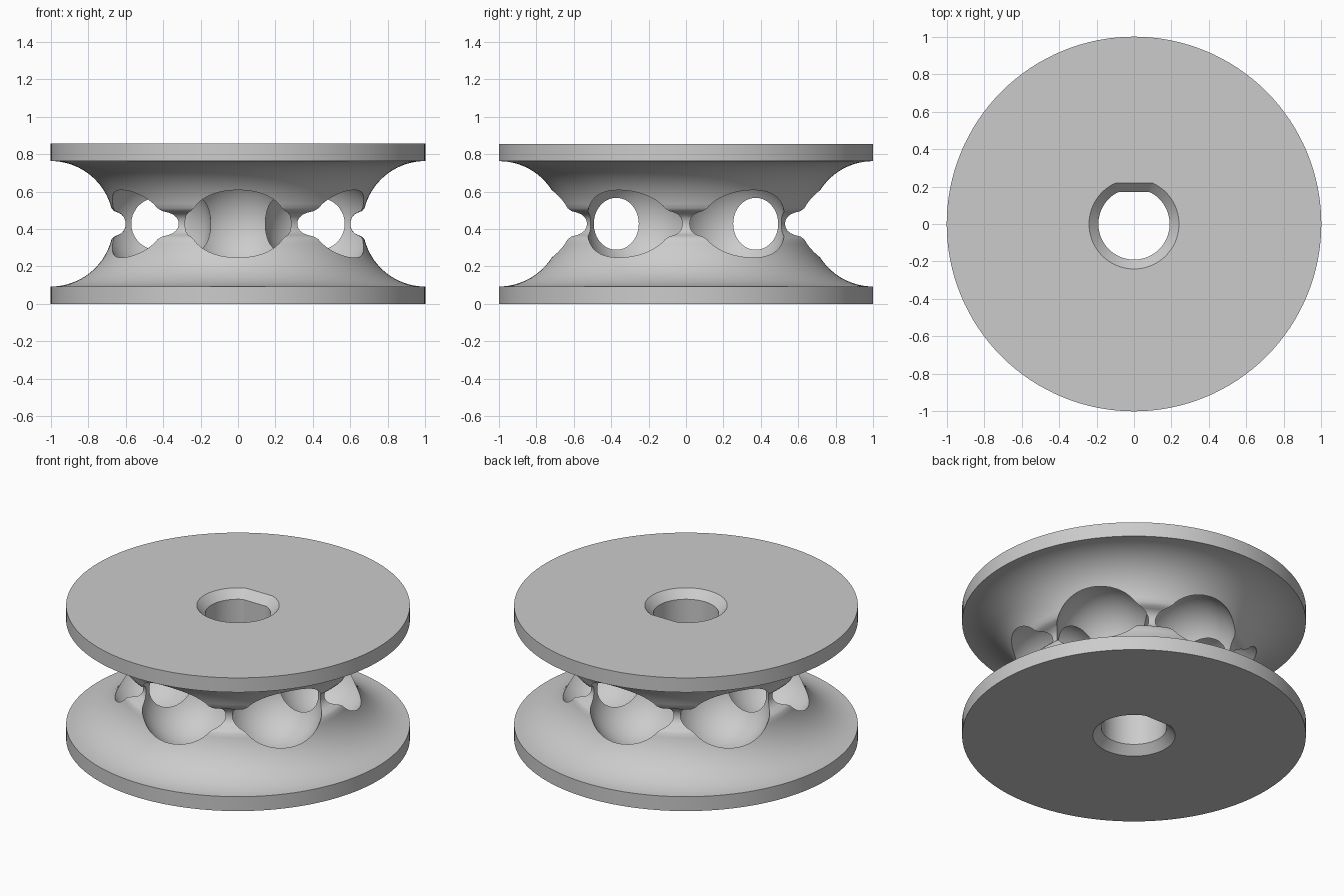
import bpy, bmesh, math

if "Cube" in bpy.data.objects:
    bpy.data.objects.remove(bpy.data.objects["Cube"])

MID, TOP = 0.4275, 0.855      # mid height and full height
SEG = 128


def make_object(name, bm):
    bmesh.ops.recalc_face_normals(bm, faces=bm.faces[:])
    mesh = bpy.data.meshes.new(name)
    bm.to_mesh(mesh)
    bm.free()
    obj = bpy.data.objects.new(name, mesh)
    bpy.context.collection.objects.link(obj)
    return obj


def stack_rings(name, rings):
    """Closed solid from a list of point rings, capped at both ends."""
    bm = bmesh.new()
    loops = [[bm.verts.new(p) for p in ring] for ring in rings]
    for a, b in zip(loops, loops[1:]):
        for i in range(len(a)):
            j = (i + 1) % len(a)
            bm.faces.new((a[i], a[j], b[j], b[i]))
    bm.faces.new(loops[0][::-1])
    bm.faces.new(loops[-1])
    return make_object(name, bm)


def ring(r, z, flat=9.0):
    angles = [2 * math.pi * i / SEG for i in range(SEG)]
    return [(r * math.cos(a), min(r * math.sin(a), flat), z) for a in angles]


# Spool body: flanges, concave sides and a small rounded groove at the waist
R = 0.335
lower = [(1.0, 0.0), (1.0, MID - R)]
for i in range(1, 19):
    t = math.radians(90 - i * 4.2)
    lower.append((1 - R * math.cos(t), MID - R * math.sin(t)))
lower += [(0.662, MID - 0.068), (0.640, MID - 0.060), (0.622, MID - 0.050),
          (0.609, MID - 0.035), (0.602, MID - 0.018)]
profile = lower + [(0.60, MID)] + [(r, TOP - z) for r, z in reversed(lower)]
spool = stack_rings("spool", [ring(r, z) for r, z in profile])

# Chamfered shaft bore with one flat side
cutters = [stack_rings("bore_cutter", [
    ring(0.25, -0.01, 0.23), ring(0.19, 0.05, 0.17),
    ring(0.19, TOP - 0.05, 0.17), ring(0.25, TOP + 0.01, 0.23)])]

# Six overlapping ball pockets around the core
for k in range(6):
    a = math.radians(30 + 60 * k)
    bm = bmesh.new()
    bmesh.ops.create_uvsphere(bm, u_segments=64, v_segments=40, radius=0.285)
    bmesh.ops.translate(bm, verts=bm.verts[:],
                        vec=(0.497 * math.cos(a), 0.497 * math.sin(a), MID))
    cutters.append(make_object("pocket_cutter", bm))

bpy.context.view_layer.objects.active = spool
spool.select_set(True)
for cutter in cutters:
    cutter.hide_render = True
    mod = spool.modifiers.new("cut", 'BOOLEAN')
    mod.operation = 'DIFFERENCE'
    mod.solver = 'EXACT'
    mod.object = cutter
    bpy.ops.object.modifier_apply(modifier=mod.name)
for cutter in cutters:
    bpy.data.objects.remove(cutter)

grey = bpy.data.materials.new("light grey")
grey.diffuse_color = (0.6, 0.6, 0.6, 1)
grey.use_nodes = True
grey.node_tree.nodes["Principled BSDF"].inputs["Base Color"].default_value = grey.diffuse_color
spool.data.materials.clear()
spool.data.materials.append(grey)

bpy.ops.object.select_all(action='DESELECT')
spool.select_set(True)
bpy.ops.object.shade_smooth_by_angle(angle=math.radians(30))
